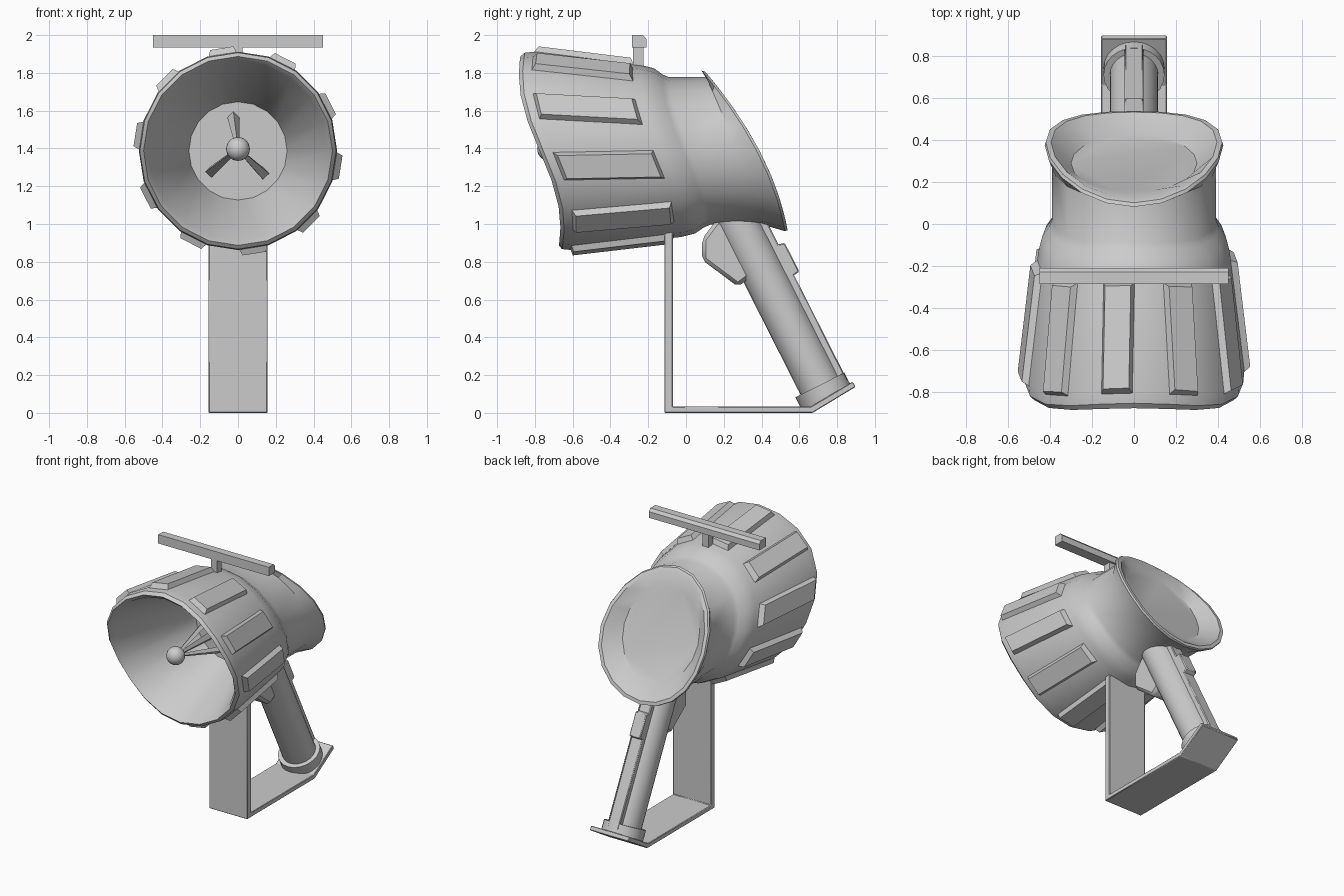
import bpy, bmesh, math
from mathutils import Vector, Matrix

if "Cube" in bpy.data.objects:
    bpy.data.objects.remove(bpy.data.objects["Cube"])

ZC = 1.387   # height of the barrel axis


def finish(name, bm, bevel=0.0, angle=30):
    bmesh.ops.recalc_face_normals(bm, faces=bm.faces)
    me = bpy.data.meshes.new(name)
    bm.to_mesh(me)
    bm.free()
    ob = bpy.data.objects.new(name, me)
    bpy.context.collection.objects.link(ob)
    if bevel:
        m = ob.modifiers.new("Bevel", "BEVEL")
        m.width, m.segments = bevel, 1
    bpy.ops.object.select_all(action='DESELECT')
    ob.select_set(True)
    bpy.context.view_layer.objects.active = ob
    bpy.ops.object.shade_smooth_by_angle(angle=math.radians(angle))
    return ob


def prism(name, yz, half_x, bevel=0.0):
    """Side profile extruded symmetrically across x."""
    bm = bmesh.new()
    f = bm.faces.new([bm.verts.new((-half_x, y, z)) for y, z in yz])
    r = bmesh.ops.extrude_face_region(bm, geom=[f])
    bmesh.ops.translate(bm, vec=(2 * half_x, 0, 0),
                        verts=[v for v in r["geom"] if isinstance(v, bmesh.types.BMVert)])
    return finish(name, bm, bevel)


def rod(name, a, b, r1, r2, sides):
    a, b = Vector(a), Vector(b)
    bm = bmesh.new()
    rot = (b - a).to_track_quat('Z', 'Y').to_matrix().to_4x4()
    bmesh.ops.create_cone(bm, cap_ends=True, segments=sides, radius1=r1, radius2=r2,
                          depth=(b - a).length, matrix=Matrix.Translation((a + b) / 2) @ rot)
    return finish(name, bm)


# y position of a ring as a function of height above the axis
def wave(y0):
    return lambda h: y0 - 0.11 * math.sin(math.pi / 2 * h / 0.4)


def curve(a, b, c):
    return lambda h: a + b * h + c * h * h


# Barrel: dish, outer shell, neck and rear flare lofted as one skin
SIDES = 20
rings = [
    (0.26, curve(-0.12, 0, 0)), (0.475, wave(-0.745)), (0.50, wave(-0.775)),
    (0.52, wave(-0.755)), (0.525, wave(-0.70)), (0.455, wave(-0.13)),
    (0.437, wave(-0.06)), (0.405, wave(-0.015)), (0.39, wave(0.02)),
    (0.39, curve(0.27, -0.38, -0.1)), (0.425, curve(0.375, -0.52, -0.4)),
    (0.42, curve(0.39, -0.52, -0.4)), (0.395, curve(0.39, -0.52, -0.4)),
    (0.30, curve(0.29, -0.45, 0)),
]
bm = bmesh.new()
loops = []
for r, fy in rings:
    loop = []
    for i in range(SIDES):
        a = math.pi / 2 + 2 * math.pi * i / SIDES
        h = r * math.sin(a)
        loop.append(bm.verts.new((r * math.cos(a), fy(h), ZC + h)))
    loops.append(loop)
for p, q in zip(loops, loops[1:]):
    for i in range(SIDES):
        j = (i + 1) % SIDES
        bm.faces.new((p[i], p[j], q[j], q[i]))
bm.faces.new(loops[0])
bm.faces.new(loops[-1])
finish("barrel", bm)

# Raised ribs, one on every second facet
for k in range(10):
    a = math.radians(99 - 36 * k)
    n, t = Vector((math.cos(a), math.sin(a))), Vector((-math.sin(a), math.cos(a)))
    bm = bmesh.new()
    quads = []
    for off, half, y0, y1 in ((-0.015, 0.08, -0.715, -0.165), (0.033, 0.062, -0.69, -0.19)):
        quad = []
        for y, s in ((y0, -1), (y0, 1), (y1, 1), (y1, -1)):
            r = 0.525 - 0.07 * (y + 0.70) / 0.57
            p = n * (r * math.cos(math.pi / SIDES) + off) + t * half * s
            quad.append(bm.verts.new((p.x, wave(y)(p.y), ZC + p.y)))
        quads.append(quad)
    lo, hi = quads
    bm.faces.new(lo)
    bm.faces.new(hi)
    for i in range(4):
        j = (i + 1) % 4
        bm.faces.new((lo[i], lo[j], hi[j], hi[i]))
    finish(f"rib_{k + 1}", bm, angle=15)

# Emitter ball on three struts inside the dish
ball = Vector((0, -0.725, 1.397))
bm = bmesh.new()
bmesh.ops.create_uvsphere(bm, u_segments=20, v_segments=12, radius=0.063,
                          matrix=Matrix.Translation(ball))
finish("emitter_ball", bm, angle=40)
for i, deg in enumerate((98, 218, 318)):
    a = math.radians(deg)
    end = (0.18 * math.cos(a), -0.11, ZC + 0.18 * math.sin(a))
    rod(f"emitter_strut_{i + 1}", ball, end, 0.01, 0.032, 4)

# Sight post and crossbar
prism("sight_post", [(-0.28, 1.78), (-0.225, 1.78), (-0.225, 1.95), (-0.28, 1.95)], 0.025)
prism("sight_bar", [(-0.285, 1.935), (-0.21, 1.935), (-0.21, 1.98), (-0.228, 2.0),
                    (-0.285, 2.0)], 0.45)

# Frame bent round the hand
prism("hand_frame", [(-0.115, 0.97), (-0.115, 0), (0.67, 0), (0.898, 0.138), (0.882, 0.165),
                     (0.66, 0.033), (-0.07, 0.033), (-0.07, 0.97)], 0.156, 0.004)

# Slanted grip: s runs down its axis, o goes out to its back
axis, out = Vector((0.452, -0.892)), Vector((0.892, 0.452))


def grip(s, o):
    return Vector((0.413, 0.732)) + axis * s + out * o


def grip3(s):
    p = grip(s, 0)
    return (0, p.x, p.y)


rod("grip", grip3(-0.36), grip3(0.73), 0.115, 0.115, 24)
rod("grip_collar", grip3(0.655), grip3(0.735), 0.145, 0.145, 24)
prism("grip_back_strip", [grip(s, o) for s, o in
      ((-0.30, 0.05), (0.70, 0.05), (0.70, 0.141), (-0.30, 0.141))], 0.045, 0.006)
prism("grip_button", [grip(s, o) for s, o in
      ((-0.12, 0.10), (0.08, 0.10), (0.07, 0.174), (-0.10, 0.174))], 0.045, 0.006)

# Trigger housing in front of the grip
prism("trigger_housing", [(0.085, 0.92), (0.16, 1.02), (0.36, 1.02), (0.37, 0.74),
                          (0.275, 0.668), (0.085, 0.81)], 0.075, 0.02)
